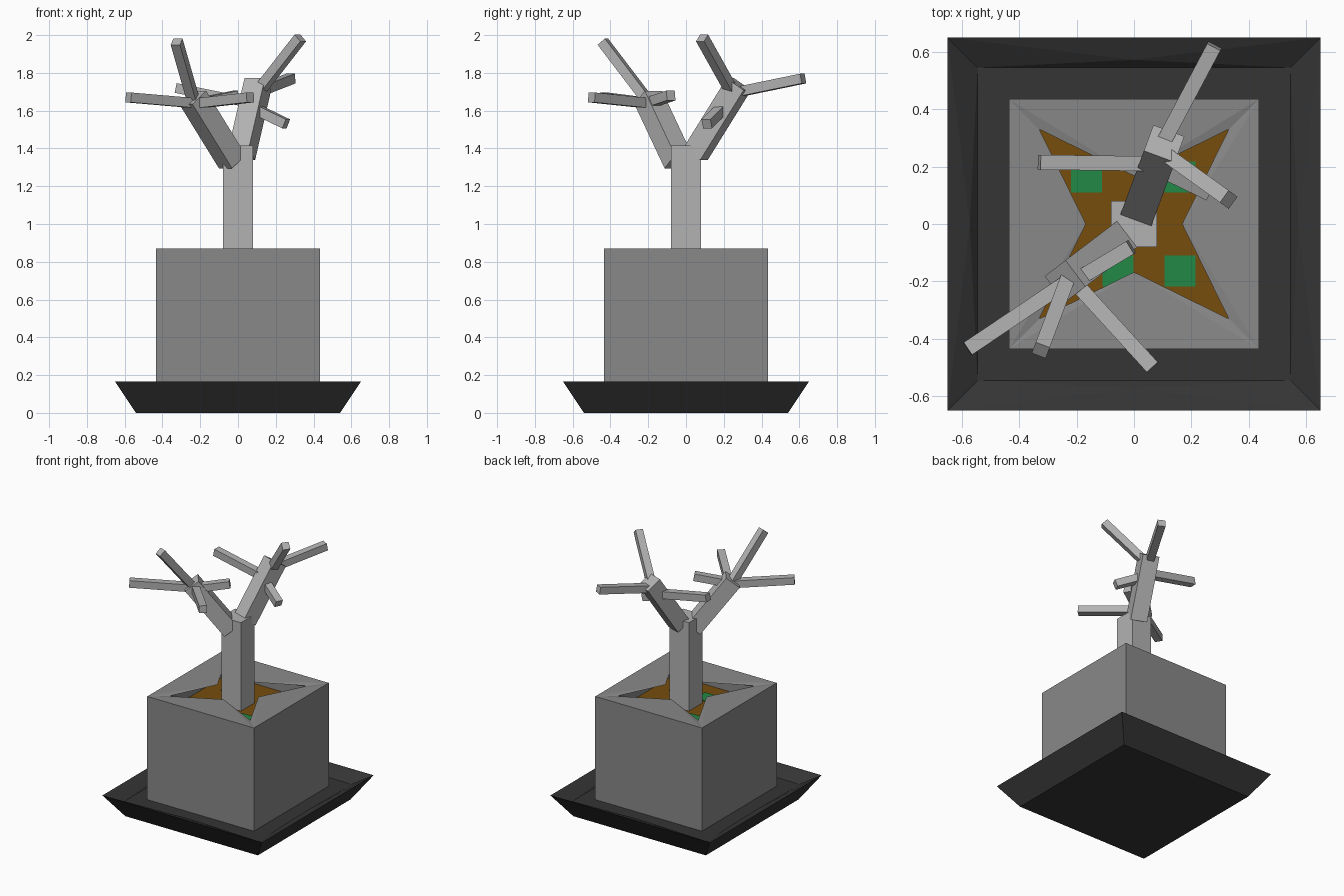
import bpy, bmesh
from mathutils import Vector

old = bpy.data.objects.get("Cube")
if old:
    bpy.data.objects.remove(old, do_unlink=True)


def material(name, r, g, b):
    m = bpy.data.materials.new(name)
    m.use_nodes = True
    m.diffuse_color = (r, g, b, 1)
    m.node_tree.nodes["Principled BSDF"].inputs["Base Color"].default_value = (r, g, b, 1)
    return m


POT = material("pot grey", 0.25, 0.25, 0.25)
BARK = material("light grey bark", 0.45, 0.45, 0.45)
SAUCER = material("saucer charcoal", 0.035, 0.035, 0.035)
SOIL = material("soil brown", 0.18, 0.075, 0.004)
MOSS = material("moss green", 0.016, 0.25, 0.06)


def add_object(name, bm, mat):
    bmesh.ops.recalc_face_normals(bm, faces=bm.faces)
    mesh = bpy.data.meshes.new(name)
    bm.to_mesh(mesh)
    bm.free()
    mesh.materials.append(mat)
    obj = bpy.data.objects.new(name, mesh)
    bpy.context.collection.objects.link(obj)
    return obj


def square(bm, half, z):
    return [bm.verts.new((sx * half, sy * half, z))
            for sx, sy in ((-1, -1), (1, -1), (1, 1), (-1, 1))]


def vessel(name, mat, base, rim, mid, inner, floor_z):
    """Square vessel; each entry is (half width, height). Rim sides fold at a mid point."""
    bm = bmesh.new()
    b, r, i = (square(bm, *ring) for ring in (base, rim, inner))
    f = square(bm, inner[0], floor_z) if floor_z < inner[1] else i
    bm.faces.new(b)
    bm.faces.new(f)
    for k in range(4):
        n = (k + 1) % 4
        side = (r[k].co + r[n].co).normalized()
        m = bm.verts.new((side.x * mid[0], side.y * mid[0], mid[1]))
        bm.faces.new((b[k], b[n], r[n], r[k]))
        for tri in ((r[k], r[n], m), (r[k], m, i[k]), (m, r[n], i[n]), (m, i[n], i[k])):
            bm.faces.new(tri)
        if f is not i:
            bm.faces.new((i[k], i[n], f[n], f[k]))
    return add_object(name, bm, mat)


def box(name, mat, center, size):
    bm = bmesh.new()
    bmesh.ops.create_cube(bm, size=1)
    bmesh.ops.scale(bm, vec=size, verts=bm.verts)
    bmesh.ops.translate(bm, vec=center, verts=bm.verts)
    return add_object(name, bm, mat)


def beam(name, start, end, width):
    """Square bar running between two points."""
    a, b = Vector(start), Vector(end)
    obj = box(name, BARK, (0, 0, 0), (width, width, (b - a).length))
    rot = (b - a).to_track_quat('Z', 'Y').to_matrix().to_4x4()
    rot.translation = (a + b) / 2
    obj.data.transform(rot)
    return obj


# Saucer and pot
vessel("saucer", SAUCER, (0.54, 0), (0.65, 0.165), (0.59, 0.138), (0.545, 0.11), 0.11)
vessel("pot", POT, (0.435, 0.11), (0.435, 0.87), (0.375, 0.862), (0.33, 0.86), 0.755)

# Soil with moss patches
box("soil", SOIL, (0, 0, 0.76), (0.655, 0.655, 0.008))
for n, (x, y) in enumerate(((-0.165, 0.163), (0.16, 0.163), (0.16, -0.163), (-0.055, -0.163))):
    box(f"moss_patch_{n + 1}", MOSS, (x, y, 0.766), (0.108, 0.108, 0.006))

# Trunk
box("trunk", BARK, (0, 0, 1.0875), (0.16, 0.16, 0.655))

# Two main branches, each carrying four twigs (root, tip)
front_twigs = (((-0.23, -0.2, 1.64), (-0.58, -0.435, 1.67)),
               ((-0.235, -0.2, 1.65), (-0.325, -0.44, 1.965)),
               ((-0.2, -0.21, 1.64), (0.065, -0.5, 1.67)),
               ((-0.21, -0.2, 1.64), (-0.01, -0.08, 1.68)))
back_twigs = (((0.1, 0.28, 1.7), (0.28, 0.62, 1.77)),
              ((0.1, 0.25, 1.69), (0.33, 0.085, 1.985)),
              ((0.07, 0.21, 1.64), (-0.33, 0.215, 1.72)),
              ((0.09, 0.19, 1.61), (0.255, 0.11, 1.53)))
for side, root, tip, twigs in (
        ("front", (-0.03, -0.04, 1.33), (-0.24, -0.2, 1.67), front_twigs),
        ("back", (0.02, 0.05, 1.37), (0.105, 0.28, 1.74), back_twigs)):
    beam(f"{side}_branch", root, tip, 0.115)
    for n, (a, b) in enumerate(twigs):
        beam(f"{side}_twig_{n + 1}", a, b, 0.052)
